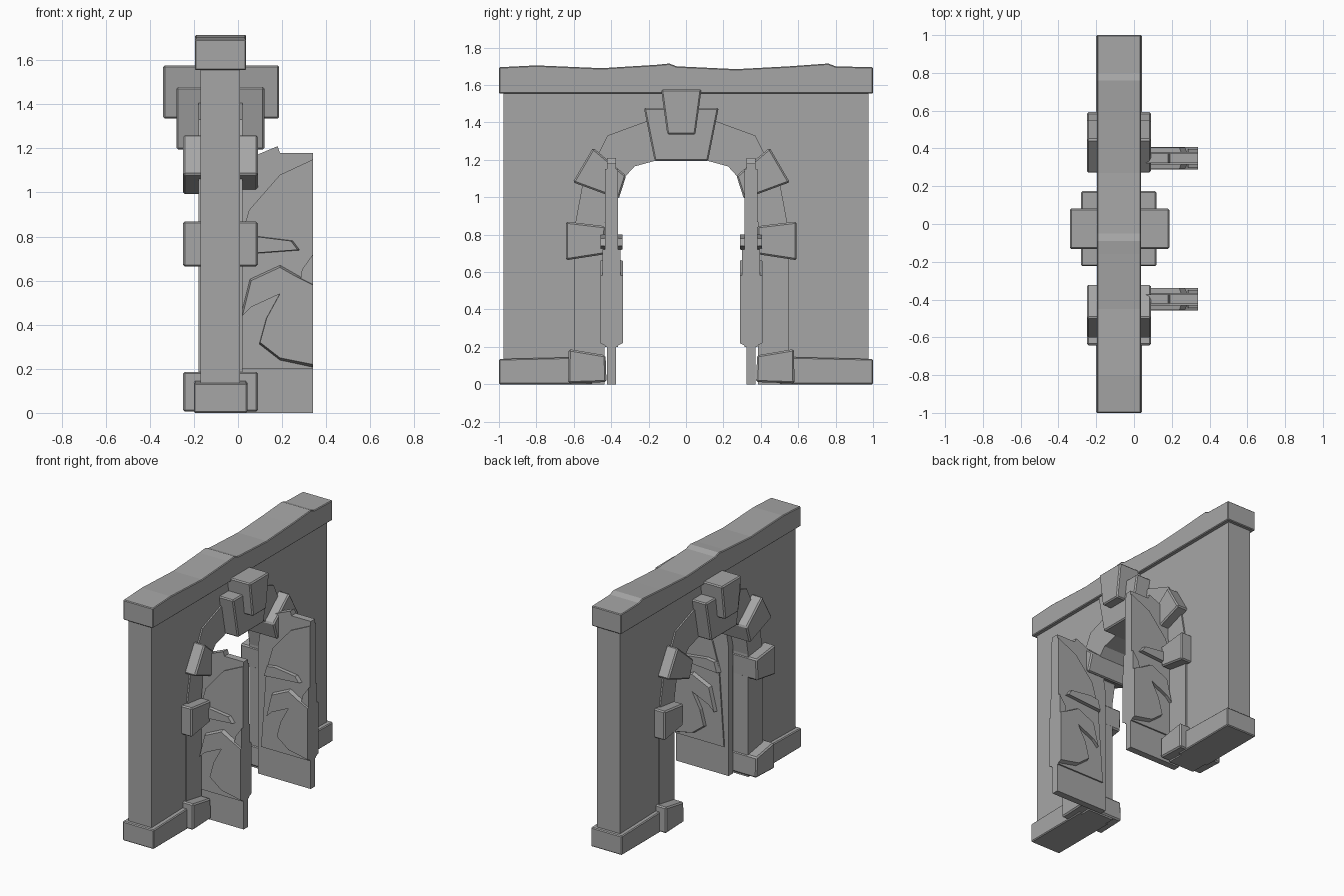
import bpy, bmesh

if "Cube" in bpy.data.objects:
    bpy.data.objects.remove(bpy.data.objects["Cube"], do_unlink=True)

STONE = (0.38, 0.38, 0.38, 1)
stone = bpy.data.materials.new("grey_stone")
stone.use_nodes = True
stone.diffuse_color = STONE
stone.node_tree.nodes["Principled BSDF"].inputs["Base Color"].default_value = STONE

ARCH_Y = -0.025   # the archway sits slightly off the wall's centre


def finish(name, bm, bevel=0):
    bmesh.ops.recalc_face_normals(bm, faces=bm.faces)
    mesh = bpy.data.meshes.new(name)
    bm.to_mesh(mesh)
    bm.free()
    mesh.materials.append(stone)
    obj = bpy.data.objects.new(name, mesh)
    bpy.context.collection.objects.link(obj)
    if bevel:
        mod = obj.modifiers.new("worn_edges", 'BEVEL')
        mod.width = bevel
        mod.segments = 1
        mod.limit_method = 'ANGLE'
    return obj


def slab(name, outline, x0, x1, bevel=0):
    """Extrude a (y, z) outline along x."""
    bm = bmesh.new()
    a = [bm.verts.new((x0, y, z)) for y, z in outline]
    face = bm.faces.new(a)
    new = bmesh.ops.extrude_face_region(bm, geom=[face])["geom"]
    bmesh.ops.translate(bm, vec=(x1 - x0, 0, 0),
                        verts=[v for v in new if isinstance(v, bmesh.types.BMVert)])
    return finish(name, bm, bevel)


def leaf(name, outline, y, half, bevel=0, flare=0):
    """Extrude an (x, z) outline to both sides of y; flare widens the middle ring."""
    n = len(outline)
    cx = sum(p[0] for p in outline) / n
    cz = sum(p[1] for p in outline) / n
    bm = bmesh.new()
    rings = []
    for off, grow in ((-half, 1), (-half * 0.4, 1 + flare), (half * 0.4, 1 + flare), (half, 1)):
        rings.append([bm.verts.new((min(cx + (px - cx) * grow, 0.34), y + off,
                                    cz + (pz - cz) * grow)) for px, pz in outline])
    bm.faces.new(rings[0])
    bm.faces.new(rings[-1])
    for r, s in zip(rings, rings[1:]):
        for i in range(n):
            j = (i + 1) % n
            bm.faces.new((r[i], r[j], s[j], s[i]))
    return finish(name, bm, bevel)


def around(points, side=1):
    """Place half-arch points on one side of the archway."""
    return [(ARCH_Y + side * u, z) for u, z in points]


def both(points):
    """Full symmetric path from the right foot over the top to the left foot."""
    return around(points, -1) + around(points[::-1])


# Wall with arched opening
gap = [(0.45, 0), (0.45, 0.88), (0.41, 1.06), (0.30, 1.2), (0.16, 1.25)]
wall = [(0.975, 0), (0.975, 1.57), (-0.975, 1.57), (-0.975, 0)]
slab("wall", wall + both(gap), -0.17, 0.01)

# Arch surround
inner = [(0.41, 0), (0.41, 0.86), (0.385, 1.0), (0.30, 1.11), (0.25, 1.165), (0.14, 1.195)]
outer = [(0.575, 0), (0.575, 0.68), (0.565, 0.87), (0.53, 1.06), (0.395, 1.33), (0.19, 1.405)]
slab("arch_surround", both(inner) + both(outer)[::-1], -0.18, 0.02)

# Coping with worn, wavy top
crest = [(1, 1.695), (0.8, 1.7), (0.76, 1.715), (0.55, 1.7), (0.27, 1.685), (-0.05, 1.7),
         (-0.09, 1.715), (-0.16, 1.708), (-0.45, 1.69), (-0.8, 1.705), (-1, 1.695)]
slab("coping", [(-1, 1.555), (1, 1.555)] + crest, -0.195, 0.037, 0.005)

# Keystone in two steps
slab("keystone", both([(0.143, 1.195), (0.2, 1.478)]), -0.28, 0.12, 0.008)
slab("keystone_crown", both([(0.075, 1.335), (0.108, 1.577)]), -0.34, 0.187, 0.008)

# Raised blocks and plinths on each side
blocks = {
    "foot_block": [(0.4, 0.012), (0.605, 0.005), (0.602, 0.188), (0.405, 0.155)],
    "jamb_block": [(0.41, 0.695), (0.617, 0.663), (0.617, 0.87), (0.405, 0.845)],
    "arch_block": [(0.335, 0.99), (0.58, 1.08), (0.472, 1.265), (0.295, 1.115)],
}
for side, label in ((-1, "front"), (1, "back")):
    for name, quad in blocks.items():
        slab(f"{label}_{name}", around(quad, side), -0.25, 0.09, 0.009)
    foot = [(side, 0), (side, 0.135), (side * 0.57, 0.145), (side * 0.5, 0)]
    slab(f"{label}_plinth", foot, -0.2, 0.042, 0.006)

# Open door leaves with rough raised layers
core = [(-0.07, 0), (0.34, 0), (0.34, 1.18), (0.19, 1.18), (0.18, 1.21),
        (0.06, 1.16), (-0.05, 1.03), (-0.07, 0.9)]
face = [(-0.04, 0.2), (0.34, 0.2), (0.34, 1.15), (0.19, 1.08), (0.05, 0.92), (0.0, 0.75)]
rough = [(0.34, 0.22), (0.19, 0.25), (0.1, 0.32), (0.13, 0.43), (0.19, 0.54), (0.06, 0.48),
         (0.02, 0.44), (0.06, 0.6), (0.19, 0.66), (0.26, 0.62), (0.34, 0.58)]
ledge = [(0.0, 0.72), (0.27, 0.74), (0.24, 0.78), (0.08, 0.8), (0.02, 0.79)]
chip = [(0.34, 0.58), (0.28, 0.57), (0.29, 0.65), (0.34, 0.72)]
for side, label in ((-1, "front"), (1, "back")):
    y = ARCH_Y + side * 0.373
    leaf(f"{label}_door_core", core, y, 0.024)
    leaf(f"{label}_door_face", face, y, 0.034)
    leaf(f"{label}_door_rough_layer", rough, y, 0.06, flare=0.07)
    leaf(f"{label}_door_ledge", ledge, y, 0.058, flare=0.1)
    leaf(f"{label}_door_chip", chip, y, 0.048)
